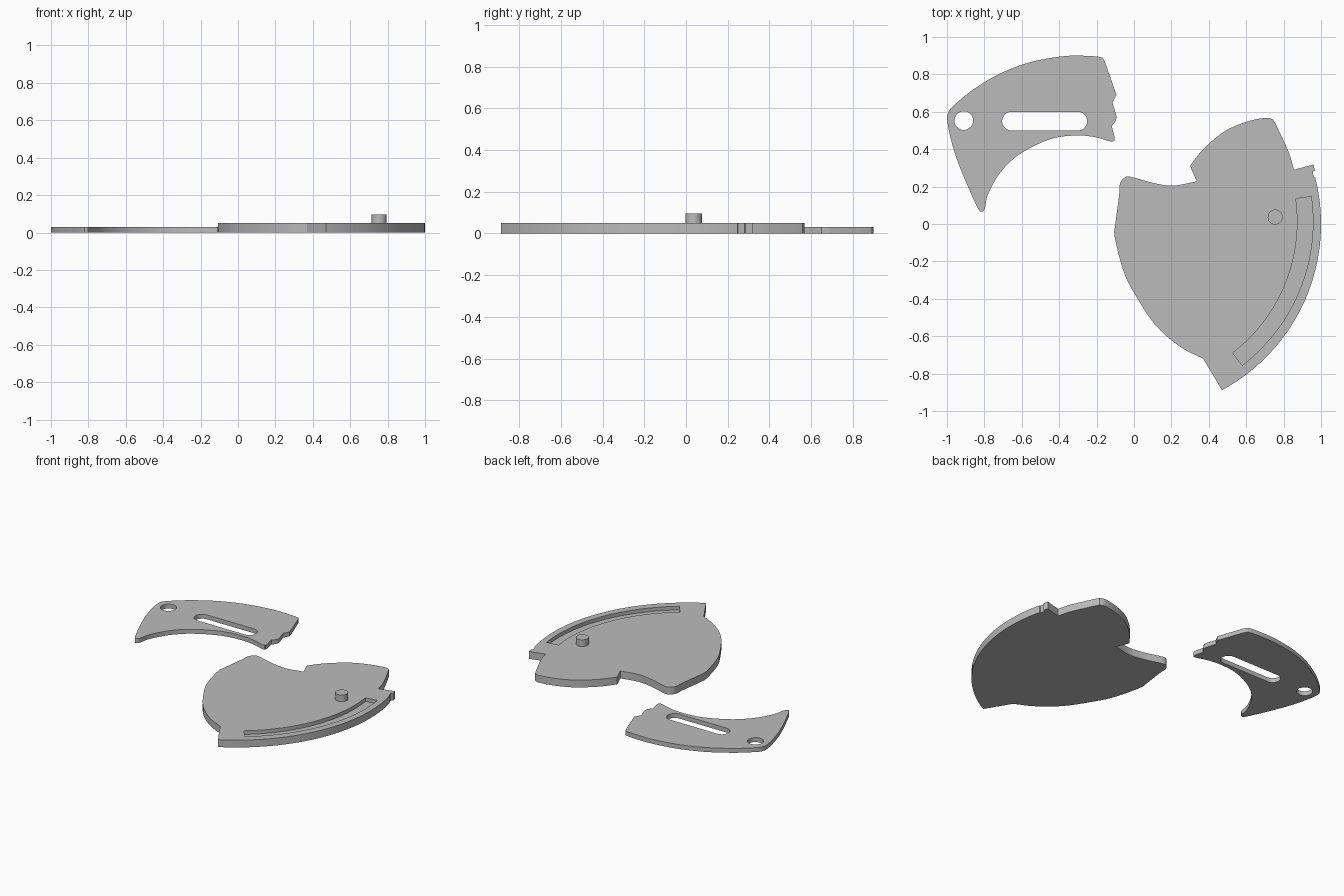
import bpy, bmesh, math
from mathutils import Vector

if "Cube" in bpy.data.objects:
    bpy.data.objects.remove(bpy.data.objects["Cube"], do_unlink=True)

grey = bpy.data.materials.new("plain grey")
grey.use_nodes = True
COLOUR = (0.5, 0.5, 0.5, 1)
grey.diffuse_color = COLOUR
grey.node_tree.nodes["Principled BSDF"].inputs["Base Color"].default_value = COLOUR


def smooth(points, steps=4):
    """Rounded run through the points; its ends stay sharp corners."""
    p = [Vector(q) for q in points]
    p = [2 * p[0] - p[1]] + p + [2 * p[-1] - p[-2]]
    out = []
    for a, b, c, d in zip(p, p[1:], p[2:], p[3:]):
        for i in range(steps):
            t = i / steps
            out.append(0.5 * (2 * b + (c - a) * t + (2 * a - 5 * b + 4 * c - d) * t * t
                              + (3 * b - a - 3 * c + d) * t ** 3))
    return out + [p[-2]]


def arc(centre, radius, start, end, steps):
    angles = [math.radians(start + (end - start) * i / steps) for i in range(steps + 1)]
    return [Vector((centre[0] + radius * math.cos(a), centre[1] + radius * math.sin(a))) for a in angles]


def circle(centre, radius, steps=32):
    return arc(centre, radius, 0, 360, steps)


def slab(name, loops, bottom, top):
    """Extrude an outline, with any inner loops as holes, between two heights."""
    curve = bpy.data.curves.new(name, 'CURVE')
    curve.dimensions = '2D'
    curve.fill_mode = 'BOTH'
    curve.extrude = (top - bottom) / 2
    for loop in loops:
        pts = [p for i, p in enumerate(loop) if (p - loop[i - 1]).length > 1e-4]
        spline = curve.splines.new('POLY')
        spline.points.add(len(pts) - 1)
        for point, p in zip(spline.points, pts):
            point.co = (p.x, p.y, 0, 1)
        spline.use_cyclic_u = True
    temp = bpy.data.objects.new(name + " outline", curve)
    bpy.context.collection.objects.link(temp)
    bpy.context.view_layer.update()
    graph = bpy.context.evaluated_depsgraph_get()
    mesh = bpy.data.meshes.new_from_object(temp.evaluated_get(graph))
    bpy.data.objects.remove(temp, do_unlink=True)
    bpy.data.curves.remove(curve)
    bm = bmesh.new()
    bm.from_mesh(mesh)
    bmesh.ops.remove_doubles(bm, verts=bm.verts, dist=1e-5)
    bmesh.ops.recalc_face_normals(bm, faces=bm.faces)
    bmesh.ops.translate(bm, verts=bm.verts, vec=(0, 0, (top + bottom) / 2))
    bm.to_mesh(mesh)
    bm.free()
    mesh.name = name
    mesh.materials.clear()
    mesh.materials.append(grey)
    obj = bpy.data.objects.new(name, mesh)
    bpy.context.collection.objects.link(obj)
    return obj


def shade(obj):
    bpy.ops.object.select_all(action='DESELECT')
    obj.select_set(True)
    bpy.context.view_layer.objects.active = obj
    bpy.ops.object.shade_smooth_by_angle(angle=math.radians(25))


# Large plate: curved right edge, stepped tab, two lobes and a pointed foot
PIVOT = (-0.01, 0.0)
large = arc(PIVOT, 1.01, -61.6, 14.2, 32)
large += [Vector(p) for p in [(0.962, 0.25), (0.955, 0.28), (0.967, 0.285), (0.96, 0.318)]]
large += smooth([(0.855, 0.29), (0.825, 0.39), (0.755, 0.54)])
large += smooth([(0.745, 0.558), (0.705, 0.568), (0.6, 0.546), (0.487, 0.497),
                 (0.38, 0.41), (0.31, 0.325), (0.305, 0.30), (0.335, 0.23)])
large += smooth([(0.335, 0.228), (0.21, 0.205), (0.1, 0.22), (-0.015, 0.252), (-0.05, 0.248),
                 (-0.075, 0.215), (-0.08, 0.15), (-0.1, 0), (-0.103, -0.07), (-0.06, -0.24),
                 (-0.01, -0.35), (0.11, -0.535), (0.245, -0.655), (0.37, -0.72)])
large_plate = slab("large_plate", [large], 0, 0.05)

# Curved groove sunk into the top of the large plate
MID = (-0.01, 0.012)
groove = arc(MID, 0.967, -52.5, 8, 28) + arc(MID, 0.884, 8, -52.5, 28)
cutter = slab("groove_cutter", [groove], 0.025, 0.08)
cutter.hide_render = True
cut = large_plate.modifiers.new("groove", 'BOOLEAN')
cut.operation = 'DIFFERENCE'
cut.solver = 'EXACT'
cut.object = cutter
bpy.context.view_layer.objects.active = large_plate
bpy.ops.object.modifier_apply(modifier=cut.name)
bpy.data.objects.remove(cutter, do_unlink=True)

# Round peg standing on the large plate
peg = slab("peg", [circle((0.755, 0.037), 0.04)], 0.05, 0.095)

# Small plate: fan shape with a wavy end, a pivot hole and a straight slot
small = smooth([(-1.0, 0.57), (-0.988, 0.607), (-0.945, 0.65), (-0.855, 0.722), (-0.715, 0.805),
                (-0.555, 0.865), (-0.395, 0.895), (-0.29, 0.9), (-0.18, 0.893), (-0.16, 0.875)])
small += smooth([(-0.155, 0.865), (-0.097, 0.7), (-0.097, 0.685), (-0.115, 0.65)])
small += smooth([(-0.113, 0.64), (-0.095, 0.58), (-0.097, 0.555), (-0.117, 0.525)])
small += smooth([(-0.117, 0.515), (-0.104, 0.46), (-0.12, 0.44), (-0.21, 0.465), (-0.315, 0.473),
                 (-0.45, 0.453), (-0.61, 0.375), (-0.715, 0.275), (-0.78, 0.16), (-0.797, 0.085),
                 (-0.813, 0.067), (-0.835, 0.085), (-0.905, 0.24), (-0.957, 0.375), (-0.99, 0.5),
                 (-1.0, 0.57)])
slot = arc((-0.655, 0.55), 0.05, 90, 270, 16) + arc((-0.3, 0.55), 0.05, -90, 90, 16)
small_plate = slab("small_plate", [small, circle((-0.91, 0.553), 0.05), slot], 0, 0.03)

for part in (large_plate, peg, small_plate):
    shade(part)
